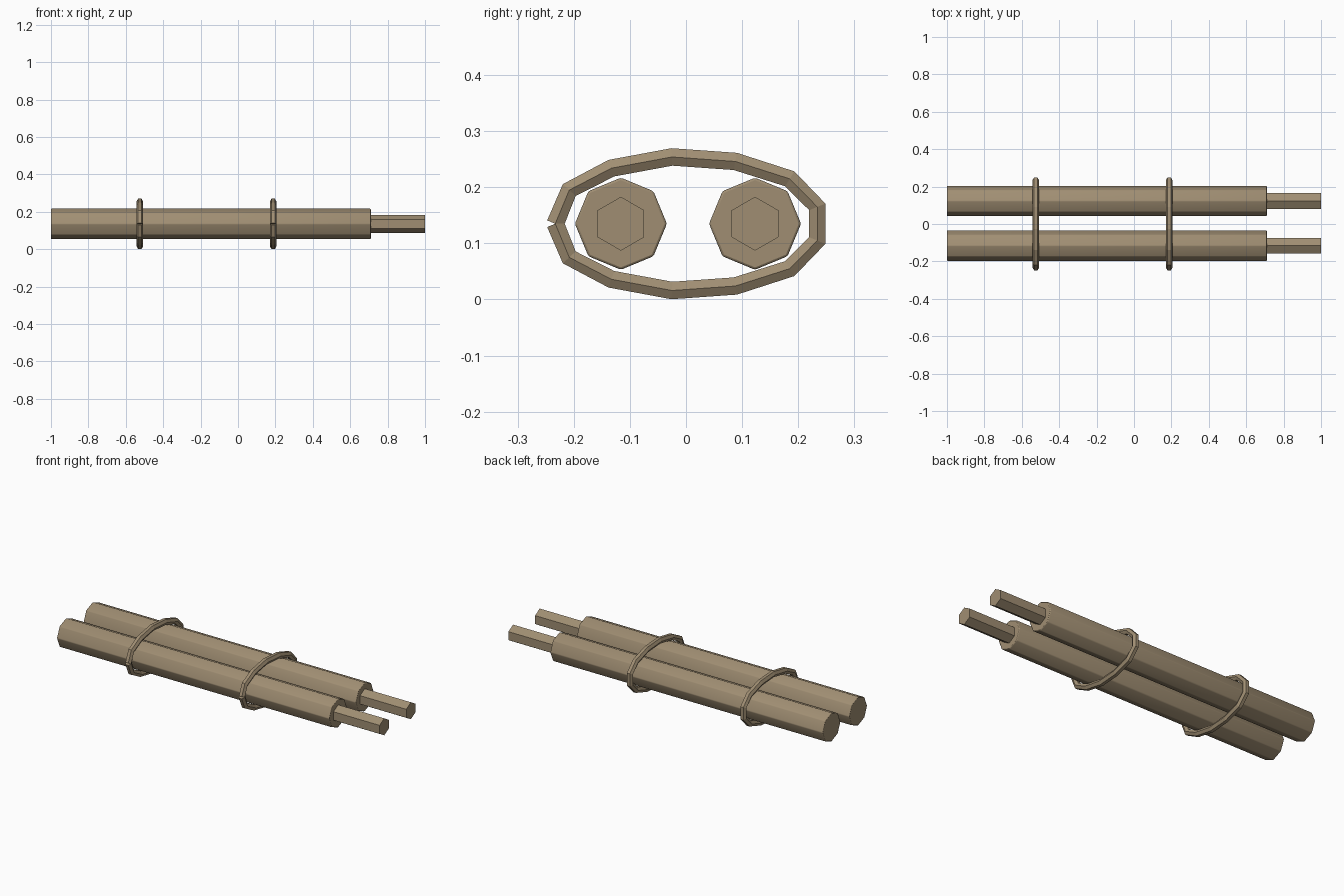
import bpy, bmesh
from math import pi, cos, sin
from mathutils import Vector, Matrix

if "Cube" in bpy.data.objects:
    bpy.data.objects.remove(bpy.data.objects["Cube"], do_unlink=True)

MID_Z = 0.135

tan = bpy.data.materials.new("tan_brown")
tan.use_nodes = True
COLOUR = (0.35, 0.27, 0.17, 1)
tan.diffuse_color = COLOUR
tan.node_tree.nodes["Principled BSDF"].inputs["Base Color"].default_value = COLOUR


def finish(bm, name):
    bmesh.ops.recalc_face_normals(bm, faces=bm.faces)
    mesh = bpy.data.meshes.new(name)
    bm.to_mesh(mesh)
    bm.free()
    mesh.materials.append(tan)
    obj = bpy.data.objects.new(name, mesh)
    bpy.context.collection.objects.link(obj)
    return obj


def bar(name, sides, radius, x0, x1, y):
    """Prism along x, with a corner pointing along y."""
    bm = bmesh.new()
    place = Matrix.Translation(((x0 + x1) / 2, y, MID_Z)) @ Matrix.Rotation(pi / 2, 4, "Y")
    turn = Matrix.Rotation(pi / 2, 4, "Z")
    bmesh.ops.create_cone(bm, cap_ends=True, segments=sides, radius1=radius,
                          radius2=radius, depth=x1 - x0, matrix=place @ turn)
    return finish(bm, name)


def band(name, x):
    """Open hexagonal wire bent into an oval loop whose ends meet at the front."""
    half = [(-0.208, 0.06), (-0.133, 0.099), (-0.025, 0.119),
            (0.088, 0.111), (0.185, 0.08), (0.234, 0.03)]
    start = (-0.233, 0)
    path = [start] + half + [(y, -z) for y, z in reversed(half)] + [start]
    path = [Vector((x, y, MID_Z + z)) for y, z in path]
    bm = bmesh.new()
    rings = []
    for i, p in enumerate(path):
        tangent = Vector()
        if i > 0:
            tangent += (p - path[i - 1]).normalized()
        if i < len(path) - 1:
            tangent += (path[i + 1] - p).normalized()
        side = Vector((1, 0, 0))
        out = tangent.normalized().cross(side)
        rings.append([bm.verts.new(p + 0.018 * (side * cos(k * pi / 3) + out * sin(k * pi / 3)))
                      for k in range(6)])
    for a, b in zip(rings, rings[1:]):
        for k in range(6):
            n = (k + 1) % 6
            bm.faces.new((a[k], a[n], b[n], b[k]))
    bm.faces.new(rings[0])
    bm.faces.new(rings[-1])
    return finish(bm, name)


# Two thick rods with softened edges, each with a hexagonal pin at its end
for label, y in (("front", -0.116), ("back", 0.123)):
    rod = bar(label + "_rod", 8, 0.082, -1, 0.71, y)
    bevel = rod.modifiers.new("soft_edges", "BEVEL")
    bevel.width = 0.004
    bevel.segments = 2
    bpy.ops.object.select_all(action="DESELECT")
    rod.select_set(True)
    bpy.context.view_layer.objects.active = rod
    bpy.ops.object.shade_smooth_by_angle(angle=pi / 3)
    bar(label + "_pin", 6, 0.048, 0.69, 1, y)

# Wire bands that hold the rods together
band("rear_band", -0.525)
band("pin_end_band", 0.188)
